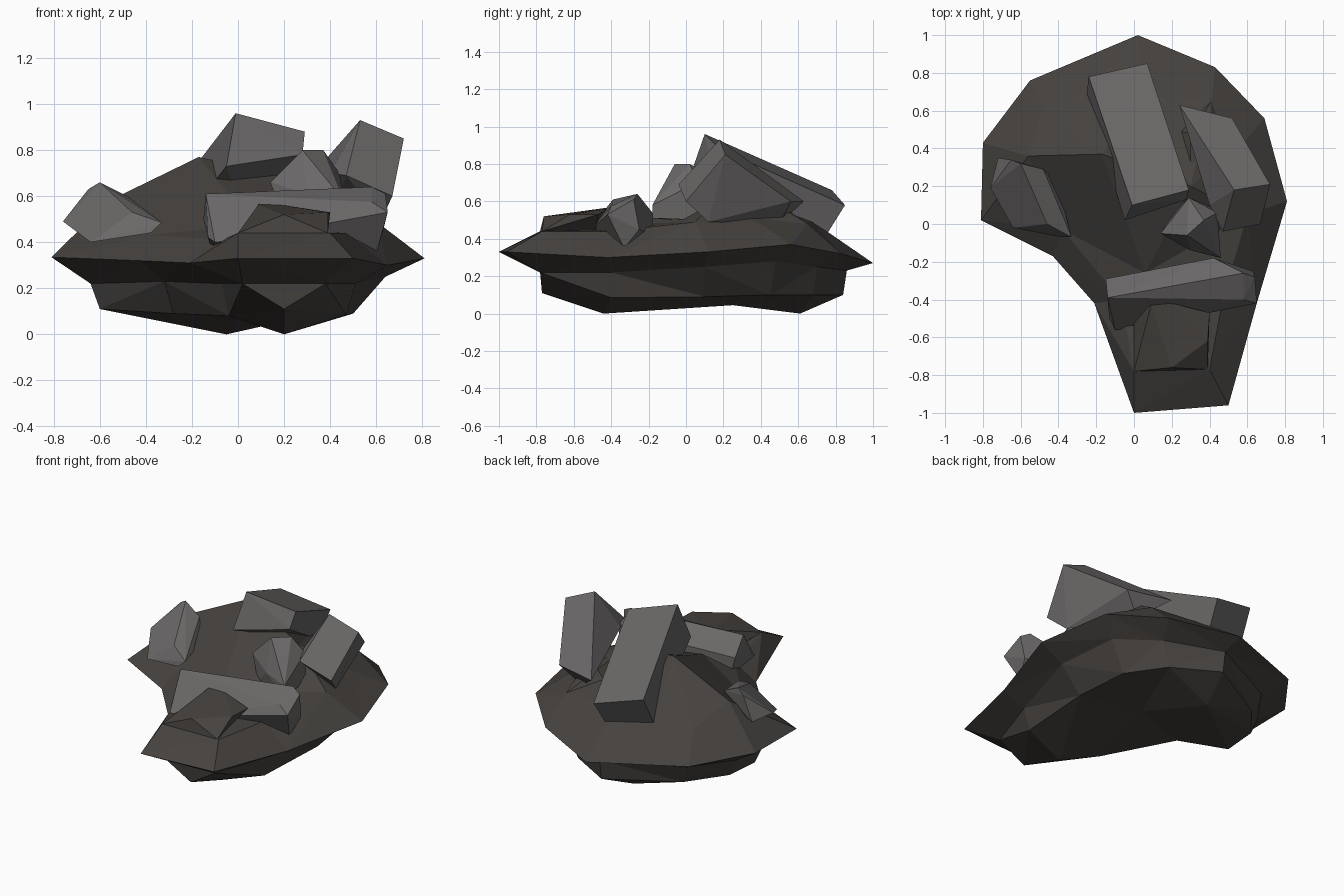
import bpy, bmesh, math
from mathutils import Vector as V


def material(name, rgb):
    m = bpy.data.materials.new(name)
    m.diffuse_color = (*rgb, 1)
    return m


DARK = material("dark_rock", (0.06, 0.054, 0.049))
GREY = material("grey_rock", (0.145, 0.138, 0.136))


def finish(bm, name, mat):
    bmesh.ops.recalc_face_normals(bm, faces=bm.faces[:])
    me = bpy.data.meshes.new(name)
    bm.to_mesh(me)
    bm.free()
    me.materials.append(mat)
    ob = bpy.data.objects.new(name, me)
    bpy.context.collection.objects.link(ob)


def hull(name, pts, mat):
    """Chiselled stone: convex hull of a few corners."""
    bm = bmesh.new()
    for p in pts:
        bm.verts.new(p)
    r = bmesh.ops.convex_hull(bm, input=bm.verts[:])
    junk = {v for v in r["geom_interior"] + r["geom_unused"] if isinstance(v, bmesh.types.BMVert)}
    bmesh.ops.delete(bm, geom=list(junk), context='VERTS')
    bmesh.ops.dissolve_limit(bm, angle_limit=math.radians(6), verts=bm.verts[:], edges=bm.edges[:])
    finish(bm, name, mat)


# Base boulder: rings from the keel, out to the wide rim and up to the crest
rim = [(0, -1, .33), (.5, -.96, .33), (.65, -.42, .30), (.81, .12, .33),
       (.69, .56, .37), (.43, .83, .32), (.02, 1, .27), (-.55, .76, .30),
       (-.80, .43, .33), (-.81, .02, .335), (-.43, -.17, .32), (-.21, -.42, .31)]
under = [(.02, -.78, .22), (.38, -.78, .22), (.51, -.4, .22), (.64, .1, .25),
         (.57, .48, .28), (.36, .70, .25), (.02, .86, .23), (-.45, .63, .22),
         (-.63, .38, .22), (-.64, .12, .22), (-.32, -.04, .23), (-.07, -.40, .22)]
belly = [(.2, -.77, .11), (.47, -.4, .085), (.5, .1, .09), (.46, .45, .10),
         (.30, .68, .10), (.02, .84, .10), (-.40, .60, .10), (-.58, .38, .11),
         (-.60, .15, .11), (-.28, .06, .09), (-.04, -.36, .08)]
keel = [(.2, -.44, 0), (.15, .25, .045), (-.05, .61, 0)]
shoulder = [(0, -.78, .44), (.4, -.77, .44), (.47, -.4, .44), (.6, .05, .49),
            (.54, .38, .49), (.41, .65, .48), (.05, .68, .49), (-.25, .69, .48),
            (-.48, .61, .47), (-.56, .36, .58), (-.38, -.03, .43), (-.07, -.40, .41)]
crest = [(.2, -.5, .45), (.06, -.26, .48), (.3, .2, .66), (-.17, .37, .77)]

every = list(range(12))
levels = [(keel, [0, 0, 0, 1, 1, 2, 2, 2, 2, 2, 1, 0]), (belly, [0] + list(range(11))),
          (under, every), (rim, every), (shoulder, every),
          (crest, [0, 0, 1, 2, 2, 2, 3, 3, 3, 3, 1, 1])]
bm = bmesh.new()
loops = []
for pts, index in levels:
    top = [bm.verts.new(p) for p in pts]
    loops.append([top[i] for i in index])
for lo, hi in zip(loops, loops[1:]):
    for i in range(12):
        j = (i + 1) % 12
        face = list(dict.fromkeys([lo[i], lo[j], hi[j], hi[i]]))
        if len(face) > 2:
            bm.faces.new(face)
bm.faces.new(top[1:])
bmesh.ops.triangulate(bm, faces=bm.faces[:])
finish(bm, "base_boulder", DARK)

# Dark outcrops: knob on the front ledge, small peak behind the right slab
hull("front_knob", [(0, -.78, .44), (.2, -.76, .52), (.39, -.62, .53), (.39, -.77, .44),
                    (.09, -.43, .565), (.2, -.42, .56), (.4, -.47, .53), (0, -.48, .44),
                    (.2, -.5, .35)], DARK)
hull("rear_peak", [(.40, .45, .59), (.41, .65, .48), (.53, .37, .48), (.20, .50, .50),
                   (.30, .20, .62), (.30, .48, .60), (.35, .40, .40)], DARK)

# Grey slabs lying on the mound
hull("centre_slab", [(-.01, .10, .96), (.29, .18, .88), (.07, .85, .58), (-.24, .78, .66),
                     (-.05, .02, .73), (.28, .13, .78), (-.25, .69, .48), (.05, .75, .42)], GREY)
hull("right_slab", [(.53, .18, .93), (.72, .21, .85), (.67, .0, .60), (.47, -.04, .69),
                    (.24, .63, .60), (.52, .56, .60), (.40, .10, .70), (.40, .50, .48),
                    (.62, .12, .49)], GREY)
hull("left_slab", [(-.60, .32, .66), (-.65, .34, .63), (-.48, .29, .60), (-.72, .35, .48),
                   (-.76, .19, .49), (-.64, -.02, .40), (-.33, -.07, .485), (-.46, .0, .53),
                   (-.38, -.07, .44), (-.40, .20, .50)], GREY)
hull("front_slab", [(-.15, -.29, .50), (-.14, -.39, .61), (-.13, -.50, .42), (-.10, -.56, .40),
                    (0, -.55, .41), (.42, -.18, .54), (.58, -.26, .64), (.64, -.28, .61),
                    (.65, -.42, .53), (.60, -.33, .35), (.58, -.40, .575), (.63, -.25, .45),
                    (-.12, -.29, .38), (.42, -.18, .42)], GREY)
hull("small_stone", [(.28, -.06, .80), (.37, .02, .80), (.29, .14, .73), (.14, -.05, .66),
                     (.46, -.18, .58), (.46, -.18, .51), (.44, .06, .70), (.30, -.14, .61),
                     (.20, -.08, .50), (.20, .05, .50), (.43, .08, .50)], GREY)
